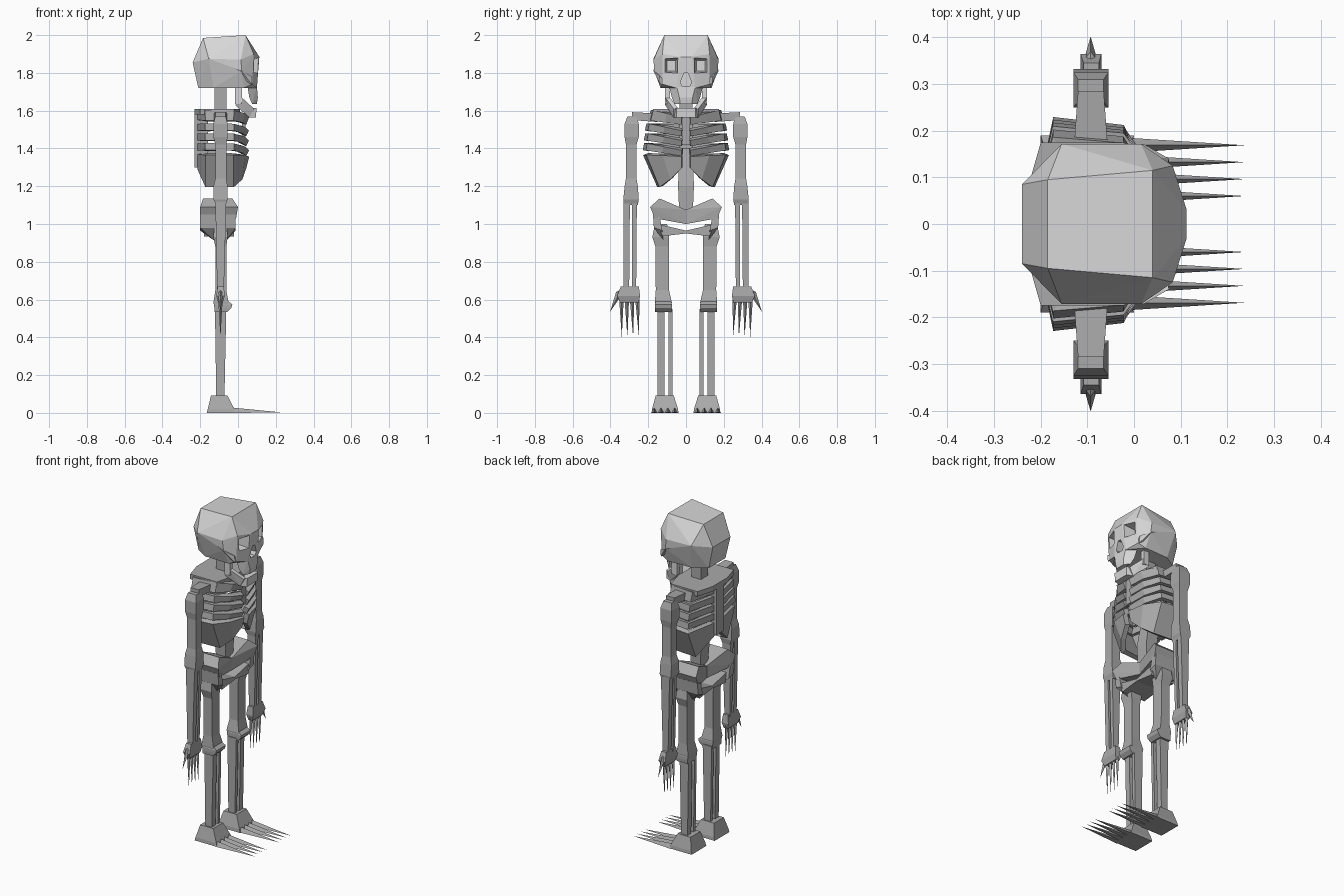
import bpy, bmesh

cube = bpy.data.objects.get("Cube")
if cube:
    bpy.data.objects.remove(cube, do_unlink=True)


def material(name, v):
    m = bpy.data.materials.new(name)
    m.use_nodes = True
    m.diffuse_color = (v, v, v, 1)
    m.node_tree.nodes["Principled BSDF"].inputs["Base Color"].default_value = (v, v, v, 1)
    return m


PALE = material("pale_bone", 0.68)
GREY = material("grey_bone", 0.4)


def finish(name, bm, mat, mirror):
    """Turn a bmesh into an object, mirrored across y = 0 if asked."""
    bmesh.ops.recalc_face_normals(bm, faces=bm.faces)
    me = bpy.data.meshes.new(name)
    bm.to_mesh(me)
    bm.free()
    me.materials.append(mat)
    ob = bpy.data.objects.new(name, me)
    bpy.context.collection.objects.link(ob)
    if mirror:
        mod = ob.modifiers.new("mirror", "MIRROR")
        mod.use_axis = (False, True, False)
        mod.use_mirror_merge = False
    return ob


def hull(name, pts, mat=GREY, mirror=True, both=False):
    """Convex solid; 'both' adds each point's opposite in y."""
    bm = bmesh.new()
    for x, y, z in pts:
        bm.verts.new((x, y, z))
        if both:
            bm.verts.new((x, -y, z))
    out = bmesh.ops.convex_hull(bm, input=bm.verts)
    loose = [g for g in out["geom_interior"] + out["geom_unused"] if isinstance(g, bmesh.types.BMVert)]
    bmesh.ops.delete(bm, geom=list(set(loose)), context="VERTS")
    bmesh.ops.dissolve_limit(bm, angle_limit=0.02, verts=bm.verts, edges=bm.edges)
    return finish(name, bm, mat, mirror and not both)


def box(name, x, y, z, mat=GREY, mirror=True):
    return hull(name, [(a, b, c) for a in x for b in y for c in z], mat, mirror)


def loft(name, sections, mat=GREY, mirror=True):
    """Four-sided column through sections (z, x0, x1, y0, y1)."""
    bm = bmesh.new()
    loops = [[bm.verts.new(p) for p in ((a, c, z), (b, c, z), (b, d, z), (a, d, z))]
             for z, a, b, c, d in sections]
    for lo, hi in zip(loops, loops[1:]):
        for i in range(4):
            j = (i + 1) % 4
            bm.faces.new((lo[i], lo[j], hi[j], hi[i]))
    bm.faces.new(loops[0])
    bm.faces.new(loops[-1])
    return finish(name, bm, mat, mirror)


def spike(name, base, tip, rx, ry, rz):
    x, y, z = base
    return hull(name, [(x - rx, y, z), (x + rx, y, z), (x, y - ry, z), (x, y + ry, z),
                       (x, y, z + rz), tip])


def carve(target, cutter):
    mod = target.modifiers.new("carve", "BOOLEAN")
    mod.object = cutter
    mod.operation = "DIFFERENCE"
    mod.solver = "EXACT"
    bpy.context.view_layer.update()
    bpy.context.view_layer.objects.active = target
    bpy.ops.object.modifier_apply(modifier=mod.name)
    bpy.data.objects.remove(cutter, do_unlink=True)


# Skull with eye sockets and nose opening
skull = hull("skull", [
    (-.185, .095, 1.985), (.04, .115, 2.0), (-.24, .085, 1.855), (-.21, .08, 1.72),
    (-.155, .172, 1.875), (.015, .172, 1.87), (.02, .168, 1.81), (-.13, .13, 1.72),
    (.03, .135, 1.72), (.083, .125, 1.9), (.113, .03, 1.885), (.075, .125, 1.74),
    (.1, .05, 1.72)], PALE, both=True)
for s in (1, -1):
    carve(skull, hull("socket_cutter", [
        (.16, .035 * s, 1.79), (.16, .13 * s, 1.79), (.16, .035 * s, 1.89), (.16, .13 * s, 1.89),
        (.04, .055 * s, 1.81), (.04, .1 * s, 1.81), (.04, .055 * s, 1.865), (.04, .1 * s, 1.865)],
        PALE, mirror=False))
carve(skull, hull("nose_cutter", [(x, y, z) for x in (.05, .2)
                                  for y, z in ((.01, 1.8), (.03, 1.75), (.02, 1.73))], PALE, both=True))
hull("cheekbone", [(-.1, .165, 1.86), (-.09, .16, 1.845), (.075, .14, 1.78), (.075, .135, 1.735),
                   (.07, .11, 1.76), (.02, .172, 1.81)], PALE)
hull("upper_jaw", [(.05, .09, 1.73), (.1, .05, 1.73), (.06, .075, 1.67), (.105, .035, 1.67),
                   (.075, .06, 1.635), (.1, .03, 1.635)], PALE, both=True)

# Lower jaw
box("jaw_hinge", (-.015, .022), (.085, .11), (1.635, 1.73), PALE)
hull("jaw_side", [(-.015, .11, 1.63), (-.015, .085, 1.63), (.02, .11, 1.67), (.02, .085, 1.67),
                  (.085, .065, 1.61), (.085, .04, 1.61), (.06, .065, 1.563), (.06, .04, 1.563)], PALE)
hull("chin", [(.055, .065, 1.563), (.095, .05, 1.563), (.06, .065, 1.615), (.098, .05, 1.615)],
     PALE, both=True)

# Spine
box("neck", (-.125, -.06), (-.035, .035), (1.58, 1.74), mirror=False)
loft("lower_spine", [(1.04, -.12, -.06, -.035, .035), (1.2, -.13, -.055, -.042, .042),
                     (1.4, -.16, -.09, -.035, .035)], mirror=False)
box("back_ridge", (-.23, -.16), (-.035, .035), (1.3, 1.6), mirror=False)

# Rib cage: bands sweep from the back ridge around to the breastbone
hull("rib_cage_top", [(-.23, .07, z) for z in (1.58, 1.61)] +
     [(x, y, z) for x, y in ((-.2, .175), (-.02, .175), (.01, .06)) for z in (1.58, 1.61)], both=True)


def rib(name, top, bottom, w_top, w_bot, front_top, front_bot, back_bot):
    plan = [(-.2, .03), (-.165, 1), (-.03, .92), (.025, .55), (.045, .02)]
    bm = bmesh.new()
    rows = []
    for i, (x, y) in enumerate(plan):
        zt = front_top if i == 4 else top - (top - front_top) * .4 * (i == 3)
        zb = (back_bot, bottom, bottom, bottom + (front_bot - bottom) * .4, front_bot)[i]
        ends = i in (0, 4)
        rows.append((bm.verts.new((x, y if ends else y * w_top, zt)),
                     bm.verts.new((x - .015 * (i > 2), y if ends else y * w_bot, zb))))
    for a, b in zip(rows, rows[1:]):
        bm.faces.new((a[0], b[0], b[1], a[1]))
    ob = finish(name, bm, GREY, False)
    sol = ob.modifiers.new("thickness", "SOLIDIFY")
    sol.thickness = .03
    sol.offset = 0
    mir = ob.modifiers.new("mirror", "MIRROR")
    mir.use_axis = (False, True, False)
    mir.use_mirror_merge = False


rib("rib_first", 1.6, 1.545, .175, .19, 1.57, 1.53, 1.55)
for i in range(3):
    t = 1.53 - i * .052
    rib("rib_middle", t, t - .037, .198 + i * .006, .205 + i * .006, t - .03, t - .06, t - .037)
rib("rib_last", 1.37, 1.2, .215, .14, 1.36, 1.3, 1.29)
box("breastbone", (.02, .04), (-.022, .022), (1.42, 1.58), mirror=False)

# Shoulders and arms
hull("collar_bone", [(x, .15, z) for x in (-.13, -.055) for z in (1.54, 1.585)] +
     [(x, .285, z) for x in (-.12, -.065) for z in (1.55, 1.592)])
loft("upper_arm", [(1.1, -.115, -.065, .255, .325), (1.13, -.13, -.055, .25, .332),
                   (1.2, -.13, -.055, .255, .325), (1.24, -.12, -.062, .262, .318),
                   (1.42, -.12, -.062, .262, .318), (1.46, -.13, -.055, .25, .325),
                   (1.53, -.13, -.055, .25, .325), (1.57, -.12, -.065, .262, .31)])
for y0, y1 in ((.26, .285), (.297, .33)):
    loft("forearm_bone", [(.64, -.11, -.075, y0 + .004, y1), (1.12, -.12, -.062, y0, y1)])
loft("palm", [(.585, -.105, -.08, .25, .35), (.62, -.115, -.07, .243, .365),
              (.67, -.108, -.075, .25, .345)])
for i in range(4):
    spike("finger", (-.093, .258 + i * .028, .62), (-.093, .25 + i * .03, .4 + .012 * (i == 0)),
          .013, .013, .01)
spike("thumb", (-.093, .35, .64), (-.093, .402, .535), .015, .02, .01)

# Pelvis: flared wings, hip blocks and a low bar
hull("pelvis_wing", [(x, 0, z) for x in (-.14, -.04) for z in (1.0, 1.075)] +
     [(-.185, .14, 1.135), (-.03, .14, 1.135), (0, .19, 1.09), (-.2, .19, 1.09),
      (-.2, .165, 1.03), (-.01, .165, 1.03)])
hull("hip_block", [(x, y, z) for x in (-.2, -.012)
                   for y, z in ((.175, 1.05), (.14, 1.04), (.17, .98), (.125, .965))] +
     [(-.13, .12, .915), (-.06, .12, .915)])
hull("pelvis_bar", [(x, y, z) for x in (-.18, -.02)
                    for y, z in ((.15, 1.0), (.125, .935), (0, .965), (0, .95))])

# Legs
loft("thigh", [(.555, -.125, -.06, .08, .16), (.585, -.13, -.05, .075, .165),
               (.65, -.12, -.062, .09, .16), (.88, -.12, -.062, .09, .162),
               (.93, -.13, -.055, .09, .178), (1.0, -.125, -.06, .1, .165)])
loft("knee_cap", [(.535, -.125, -.055, .078, .163), (.555, -.125, -.035, .075, .165),
                  (.575, -.125, -.03, .075, .165), (.59, -.125, -.05, .08, .16)])
for y0, y1 in ((.072, .092), (.115, .15)):
    loft("shin_bone", [(.07, -.115, -.072, y0, y1), (.55, -.122, -.062, y0, y1)])

# Feet and toes
loft("foot", [(0, -.165, -.015, .04, .182), (.02, -.16, -.02, .042, .18),
              (.092, -.143, -.055, .065, .16)])
for i in range(4):
    y = .06 + i * .0363
    hull("toe", [(-.03, y - .017, 0), (-.03, y + .017, 0), (-.03, y, .028), (.237, y, .002)])
